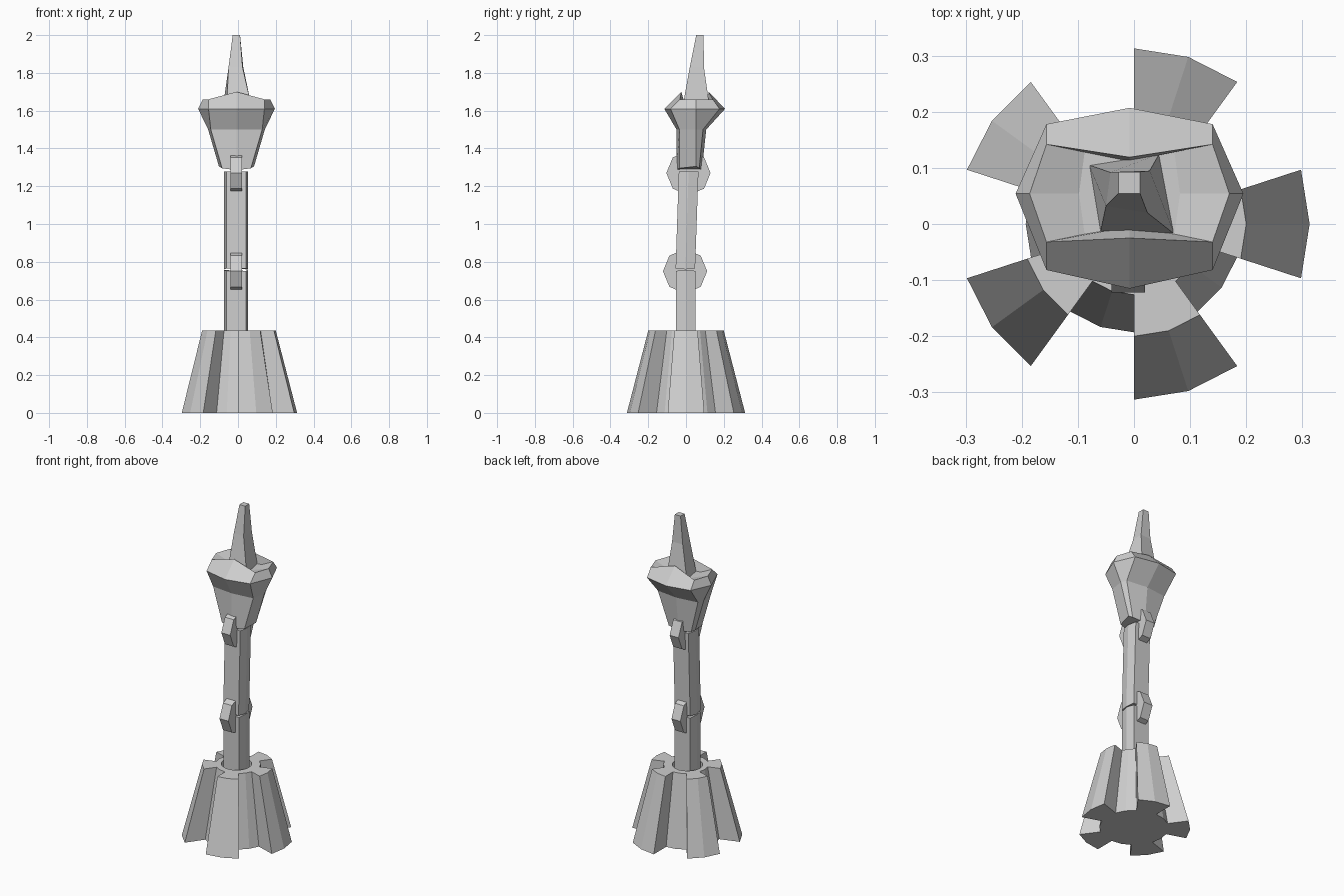
import bpy, math

cube = bpy.data.objects.get("Cube")
if cube:
    bpy.data.objects.remove(cube, do_unlink=True)

grey = bpy.data.materials.new("light grey")
grey.use_nodes = True
GREY = (0.62, 0.62, 0.62, 1)
grey.diffuse_color = GREY
grey.node_tree.nodes["Principled BSDF"].inputs["Base Color"].default_value = GREY

CX = -0.01  # centre line of the tower


def loft(name, rings):
    """Skin a stack of equal-length rings (bottom to top) and cap both ends."""
    n = len(rings[0])
    verts = [p for r in rings for p in r]
    faces = [tuple(range(n))[::-1], tuple(range(len(verts) - n, len(verts)))]
    for k in range(len(rings) - 1):
        for i in range(n):
            j = (i + 1) % n
            faces.append((k*n + i, k*n + j, (k+1)*n + j, (k+1)*n + i))
    me = bpy.data.meshes.new(name)
    me.from_pydata(verts, [], faces)
    me.materials.append(grey)
    ob = bpy.data.objects.new(name, me)
    bpy.context.collection.objects.link(ob)
    return ob


# Flared base with five teeth, and a socket for the column
def gear(outer, inner, z):
    pts = []
    for k in range(5):
        for radius, degs in ((outer, (-18, 0, 18)), (inner, (18, 36, 54))):
            for d in degs:
                a = math.radians(72*k + d)
                pts.append((radius*math.cos(a), radius*math.sin(a), z))
    return pts


base = loft("toothed_base", [gear(0.313, 0.193, 0), gear(0.2, 0.126, 0.435)])


def circle(z, r=0.085, n=20):
    return [(CX + r*math.cos(i*math.tau/n), r*math.sin(i*math.tau/n), z) for i in range(n)]


cutter = loft("socket_cutter", [circle(0.35), circle(0.5)])
cutter.hide_render = True
cutter.hide_set(True)
cut = base.modifiers.new("socket", 'BOOLEAN')
cut.object = cutter
cut.solver = 'EXACT'


# Two column segments, the upper one leaning back slightly
def column_ring(y0, y1, z, dz=0.0):
    ym = (y0 + y1) / 2
    return [(CX - 0.052, y0, z), (CX + 0.052, y0, z), (CX + 0.063, ym, z + dz),
            (CX + 0.052, y1, z), (CX - 0.052, y1, z), (CX - 0.063, ym, z + dz)]


loft("lower_column", [column_ring(-0.052, 0.05, 0.34), column_ring(-0.052, 0.05, 0.752, 0.004)])
loft("upper_column", [column_ring(-0.055, 0.048, 0.764, -0.004), column_ring(-0.038, 0.066, 1.278)])


# Octagonal hinge discs between segments
def hinge(name, y, z, r=0.117, half=0.03):
    rings = []
    for x in (CX - half, CX + half):
        rings.append([(x, y + r*math.cos(i*math.pi/4), z + r*math.sin(i*math.pi/4)) for i in range(8)])
    loft(name, rings)


hinge("lower_hinge", -0.005, 0.75)
hinge("upper_hinge", 0.013, 1.27)


# Head: eight-sided rings with bulged sides
def head_ring(xs, xc, yf, yfm, yb, ybm, zc, zm, zs):
    c, ys = -0.008, 0.054
    return [(c, yfm, zm), (c + xc, yf, zc), (c + xs, ys, zs), (c + xc, yb, zc),
            (c, ybm, zm), (c - xc, yb, zc), (c - xs, ys, zs), (c - xc, yf, zc)]


loft("head", [
    head_ring(0.093, 0.076, -0.035, -0.05, 0.07, 0.084, 1.295, 1.285, 1.305),
    head_ring(0.150, 0.136, -0.035, -0.05, 0.09, 0.107, 1.50, 1.50, 1.50),
    head_ring(0.203, 0.148, -0.082, -0.115, 0.178, 0.207, 1.61, 1.61, 1.61),
    head_ring(0.178, 0.148, -0.032, -0.025, 0.142, 0.119, 1.66, 1.70, 1.66),
    head_ring(0.090, 0.080, -0.018, -0.005, 0.128, 0.112, 1.63, 1.63, 1.63),
])

# Four-sided spire, slightly twisted
loft("spire", [
    [(-0.060, -0.015, 1.62), (0.072, -0.018, 1.62), (0.045, 0.125, 1.62), (-0.080, 0.105, 1.62)],
    [(-0.050, 0.032, 1.83), (0.024, 0.020, 1.83), (0.028, 0.095, 1.83), (-0.042, 0.092, 1.83)],
    [(-0.028, 0.054, 2.0), (0.011, 0.054, 2.0), (0.011, 0.093, 2.0), (-0.028, 0.093, 2.0)],
])
